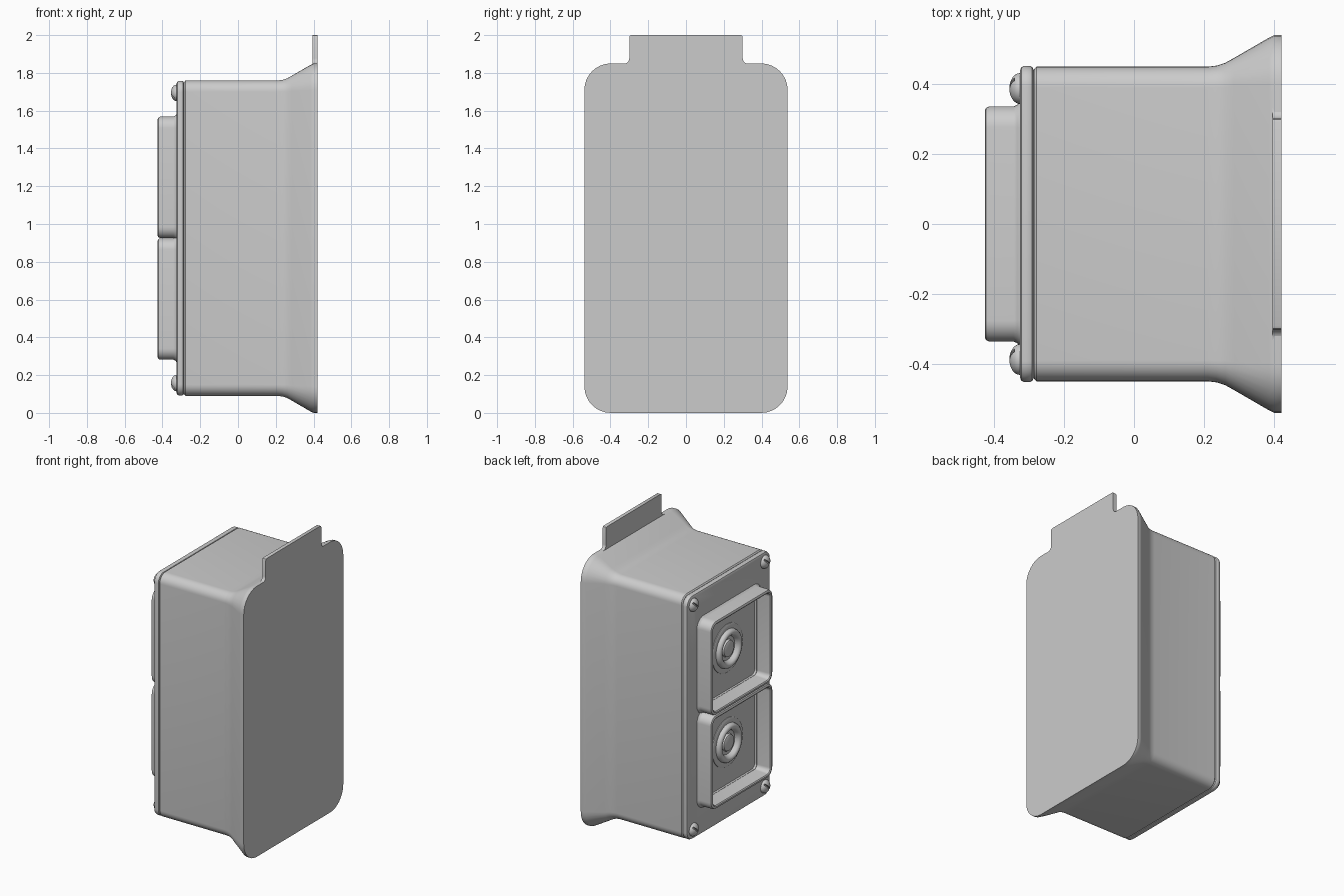
import bpy, bmesh
from math import sin, cos, pi, radians
from mathutils import Matrix

if "Cube" in bpy.data.objects:
    bpy.data.objects.remove(bpy.data.objects["Cube"], do_unlink=True)

grey = bpy.data.materials.new("plain grey")
grey.use_nodes = True
grey.diffuse_color = (0.6, 0.6, 0.6, 1)
grey.node_tree.nodes["Principled BSDF"].inputs["Base Color"].default_value = (0.6, 0.6, 0.6, 1)


def make_object(name, bm, smooth=True):
    bmesh.ops.recalc_face_normals(bm, faces=bm.faces)
    mesh = bpy.data.meshes.new(name)
    bm.to_mesh(mesh)
    bm.free()
    obj = bpy.data.objects.new(name, mesh)
    bpy.context.collection.objects.link(obj)
    mesh.materials.append(grey)
    if smooth:
        activate(obj)
        bpy.ops.object.shade_smooth_by_angle(angle=radians(35))
    return obj


def activate(obj):
    bpy.ops.object.select_all(action='DESELECT')
    obj.select_set(True)
    bpy.context.view_layer.objects.active = obj


def rounded_rect(half_y, half_z, radius, steps=8):
    pts = []
    for q, (sy, sz) in enumerate([(1, 1), (-1, 1), (-1, -1), (1, -1)]):
        for i in range(steps + 1):
            a = (q + i / steps) * pi / 2
            pts.append((sy * (half_y - radius) + radius * cos(a),
                        sz * (half_z - radius) + radius * sin(a)))
    return pts


def loft(name, loops, z=0, closed=False, smooth=True):
    """Skin matching (x, outline) loops; cap the ends or join them."""
    bm = bmesh.new()
    rings = [[bm.verts.new((x, p[0], p[1] + z)) for p in pts] for x, pts in loops]
    pairs = list(zip(rings, rings[1:])) + ([(rings[-1], rings[0])] if closed else [])
    n = len(rings[0])
    for a, b in pairs:
        for i in range(n):
            j = (i + 1) % n
            bm.faces.new((a[i], a[j], b[j], b[i]))
    if not closed:
        bm.faces.new(rings[0])
        bm.faces.new(rings[-1])
    return make_object(name, bm, smooth)


def lathe(name, profile, y, z, segments=40):
    """Spin (radius, x) points about an axis along x."""
    bm = bmesh.new()
    verts = [bm.verts.new((x, r, 0)) for r, x in profile]
    edges = [bm.edges.new(p) for p in zip(verts, verts[1:])]
    bmesh.ops.spin(bm, geom=verts + edges, axis=(1, 0, 0), cent=(0, 0, 0),
                   angle=2 * pi, steps=segments, use_duplicate=False)
    bmesh.ops.remove_doubles(bm, verts=bm.verts, dist=0.0002)
    bmesh.ops.translate(bm, verts=bm.verts, vec=(0, y, z))
    return make_object(name, bm)


def cut(obj, cutter):
    mod = obj.modifiers.new("cut", 'BOOLEAN')
    mod.operation = 'DIFFERENCE'
    mod.object = cutter
    activate(obj)
    bpy.ops.object.modifier_apply(modifier=mod.name)
    bpy.data.objects.remove(cutter, do_unlink=True)


MID = 0.925

# Box body flaring into the flat mounting plate: x, outward offset, corner radius
body = [(-0.285, -0.008, 0.05), (-0.278, 0, 0.06), (0.21, 0, 0.06), (0.235, 0.003, 0.062),
        (0.26, 0.011, 0.07), (0.285, 0.025, 0.08), (0.385, 0.083, 0.135),
        (0.4, 0.09, 0.14), (0.42, 0.09, 0.14)]
loft("body", [(x, rounded_rect(0.448 + o, 0.835 + o, r)) for x, o, r in body], MID)

# Hanging tab with filleted foot and slightly rounded top corners
half = [(0.29, 2.0), (0.297, 1.997), (0.3, 1.99)]
half += [(0.33 - 0.03 * cos(i * pi / 10), 1.878 - 0.03 * sin(i * pi / 10)) for i in range(6)]
half += [(0.33, 1.8)]
tab = half + [(-y, z) for y, z in reversed(half)]
loft("hanging_tab", [(0.395, tab), (0.42, tab)])

# Front cover with rounded rim
cover_edge = [(-0.285, -0.012), (-0.29, -0.003), (-0.297, 0), (-0.313, 0),
              (-0.321, -0.004), (-0.325, -0.013)]
cover = loft("cover", [(x, rounded_rect(0.45 + o, 0.833 + o, 0.06 + o)) for x, o in cover_edge], MID)

# Two raised surrounds, each with a sunken floor and a ring socket
rim = [(-0.316, 0.014), (-0.327, 0.011), (-0.333, 0.004), (-0.343, 0), (-0.412, 0),
       (-0.421, -0.004), (-0.425, -0.012), (-0.425, -0.018), (-0.42, -0.025),
       (-0.41, -0.028), (-0.308, -0.034)]
socket = [(0.165, -0.305), (0.165, -0.315), (0.16, -0.318), (0.13, -0.318), (0.126, -0.335),
          (0.118, -0.343), (0.108, -0.346), (0.098, -0.343), (0.09, -0.335), (0.08, -0.313),
          (0.058, -0.313), (0.054, -0.326), (0.046, -0.33), (0, -0.33)]
for label, z in (("lower", MID - 0.322), ("upper", MID + 0.322)):
    cutter = loft("pocket_cutter", [(x, rounded_rect(0.3, 0.287, 0.03)) for x in (-0.5, -0.31)], z, smooth=False)
    cut(cover, cutter)
    loft(label + "_surround",
         [(x, rounded_rect(0.335 + o, 0.3215 + o, 0.06 + o)) for x, o in rim], z, closed=True)
    lathe(label + "_socket", socket, 0, z)

# Domed corner screws with a diagonal slot
dome = [(0.0, -0.30), (0.044, -0.30), (0.044, -0.325)]
dome += [(0.044 * cos(i * pi / 12), -0.325 - 0.03 * sin(i * pi / 12)) for i in range(1, 7)]
for y in (-0.386, 0.386):
    for z in (0.158, 1.694):
        screw = lathe("corner_screw", dome, y, z, 28)
        bm = bmesh.new()
        bmesh.ops.create_cube(bm, size=1, matrix=Matrix.Translation((-0.355, y, z))
                              @ Matrix.Rotation(radians(45), 4, 'X')
                              @ Matrix.Diagonal((0.03, 0.12, 0.011, 1)))
        cut(screw, make_object("slot_cutter", bm, smooth=False))
